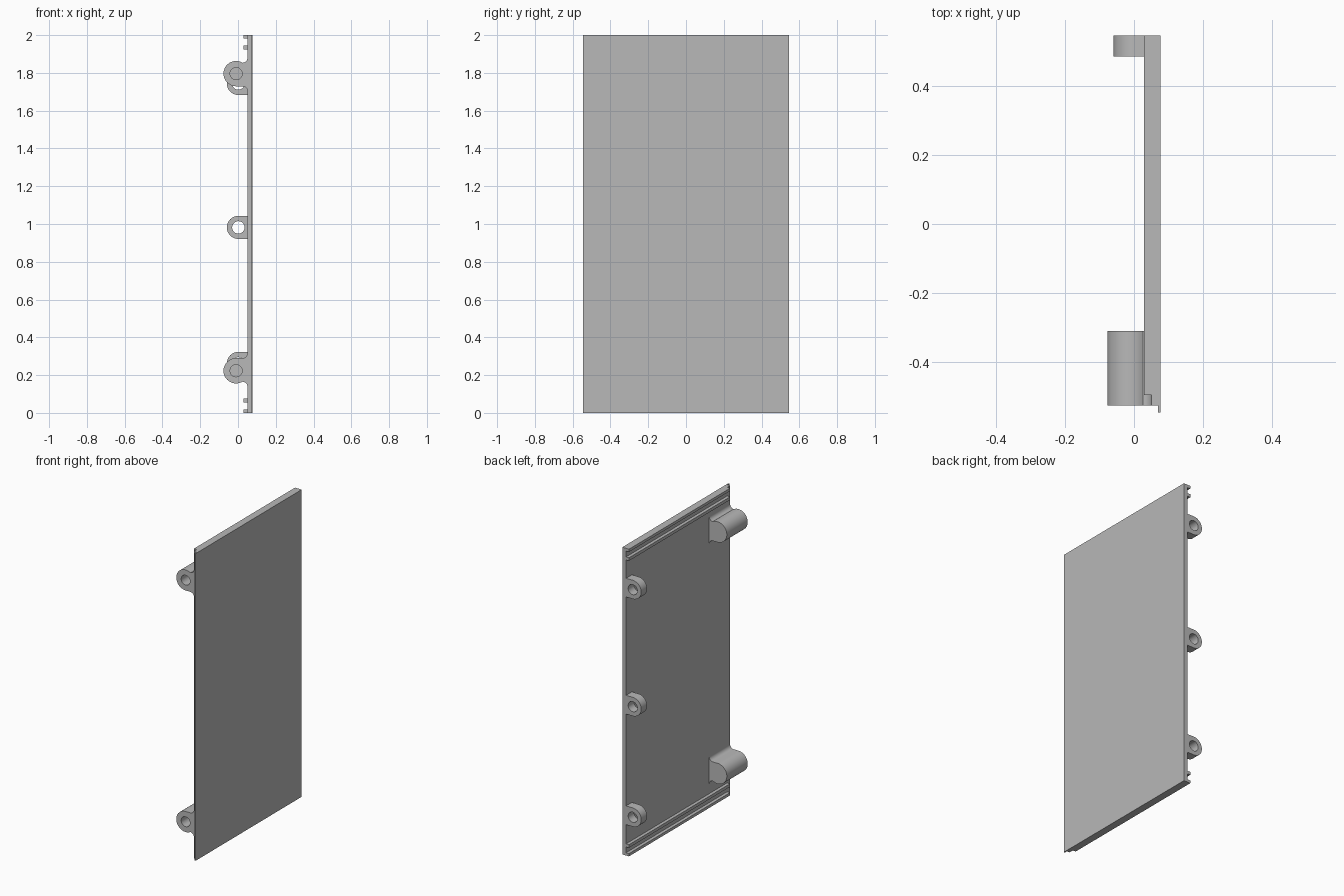
import bpy
import bmesh
from math import cos, sin, pi, radians
from mathutils import Vector

cube = bpy.data.objects.get("Cube")
if cube:
    bpy.data.objects.remove(cube, do_unlink=True)

grey = bpy.data.materials.new("plain grey")
grey.use_nodes = True
colour = (0.48, 0.48, 0.48, 1)
grey.diffuse_color = colour
grey.node_tree.nodes["Principled BSDF"].inputs["Base Color"].default_value = colour

FACE = 0.05            # inner face of the panel
FRONT, BACK = -0.525, 0.545


def arc(cx, cz, r, start, end, steps=10):
    angles = [radians(start + (end - start) * i / steps) for i in range(steps + 1)]
    return [(cx + r * cos(a), cz + r * sin(a)) for a in angles]


def prism(name, points, low, high, along="y"):
    """Extrude a closed outline along y (x, z points) or z (x, y points)."""
    bm = bmesh.new()
    place = (lambda a, b, t: (a, t, b)) if along == "y" else (lambda a, b, t: (a, b, t))
    face = bm.faces.new([bm.verts.new(place(a, b, low)) for a, b in points])
    side = bmesh.ops.extrude_face_region(bm, geom=[face])
    moved = [v for v in side["geom"] if isinstance(v, bmesh.types.BMVert)]
    shift = Vector(place(0, 0, high - low))
    bmesh.ops.translate(bm, verts=moved, vec=shift)
    bmesh.ops.recalc_face_normals(bm, faces=bm.faces)
    mesh = bpy.data.meshes.new(name)
    bm.to_mesh(mesh)
    bm.free()
    mesh.materials.append(grey)
    obj = bpy.data.objects.new(name, mesh)
    bpy.context.collection.objects.link(obj)
    return obj


def select(obj):
    bpy.ops.object.select_all(action="DESELECT")
    obj.select_set(True)
    bpy.context.view_layer.objects.active = obj


def drill(obj, x, z, r, low, high):
    """Cut a round hole along y, then shade the round walls smooth."""
    cutter = prism("hole_cutter", arc(x, z, r, 0, 360, 32)[:-1], low, high)
    cutter.hide_render = True
    cut = obj.modifiers.new("hole", "BOOLEAN")
    cut.operation, cut.solver, cut.object = "DIFFERENCE", "EXACT", cutter
    select(obj)
    bpy.ops.object.modifier_apply(modifier=cut.name)
    bpy.data.objects.remove(cutter, do_unlink=True)
    select(obj)
    bpy.ops.object.shade_smooth_by_angle(angle=radians(30))


# Panel with a thin lip along its front edge
prism("panel", [(FACE, FRONT), (0.07, FRONT), (0.07, -BACK), (0.077, -BACK),
                (0.077, BACK), (FACE, BACK)], 0, 2, along="z")

# Paired rails along the top and bottom edges
for end, sign in (("bottom", 1), ("top", -1)):
    base = 1 - sign
    for part, near, far in (("outer", 0, 0.018), ("inner", 0.056, 0.076)):
        z0, z1 = base + sign * near, base + sign * far
        prism(f"{end}_{part}_rail",
              [(0.029, z0), (FACE + 0.002, z0), (FACE + 0.002, z1), (0.029, z1)],
              -0.495, BACK)

# Long front bosses: filleted into the panel, with a blind hole
R, CX, FIL = 0.067, -0.01, 0.026
for end, cz, sign in (("bottom", 0.223, -1), ("top", 1.796, 1)):
    outline = arc(CX, 0, R, 58, 270, 28)
    outline += arc(FACE - FIL, -R - FIL, FIL, 90, 0, 8)
    outline += [(FACE + 0.002, -R - FIL), (FACE + 0.002, 0.084)]
    outline += arc(FACE - FIL, 0.084, FIL, 0, -84, 8)
    outline = [(x, cz + sign * z) for x, z in outline]
    boss = prism(f"{end}_front_boss", outline, FRONT, -0.31)
    drill(boss, CX, cz, 0.032, FRONT - 0.05, -0.38)

# Short back lugs with through holes
for end, cz in (("bottom", 0.262), ("middle", 0.982), ("top", 1.744)):
    outline = arc(0.002, cz, 0.061, 90, 270, 24)
    outline += [(FACE + 0.002, cz - 0.061), (FACE + 0.002, cz + 0.061)]
    lug = prism(f"{end}_back_lug", outline, 0.485, BACK)
    drill(lug, 0.002, cz, 0.033, 0.4, 0.6)
